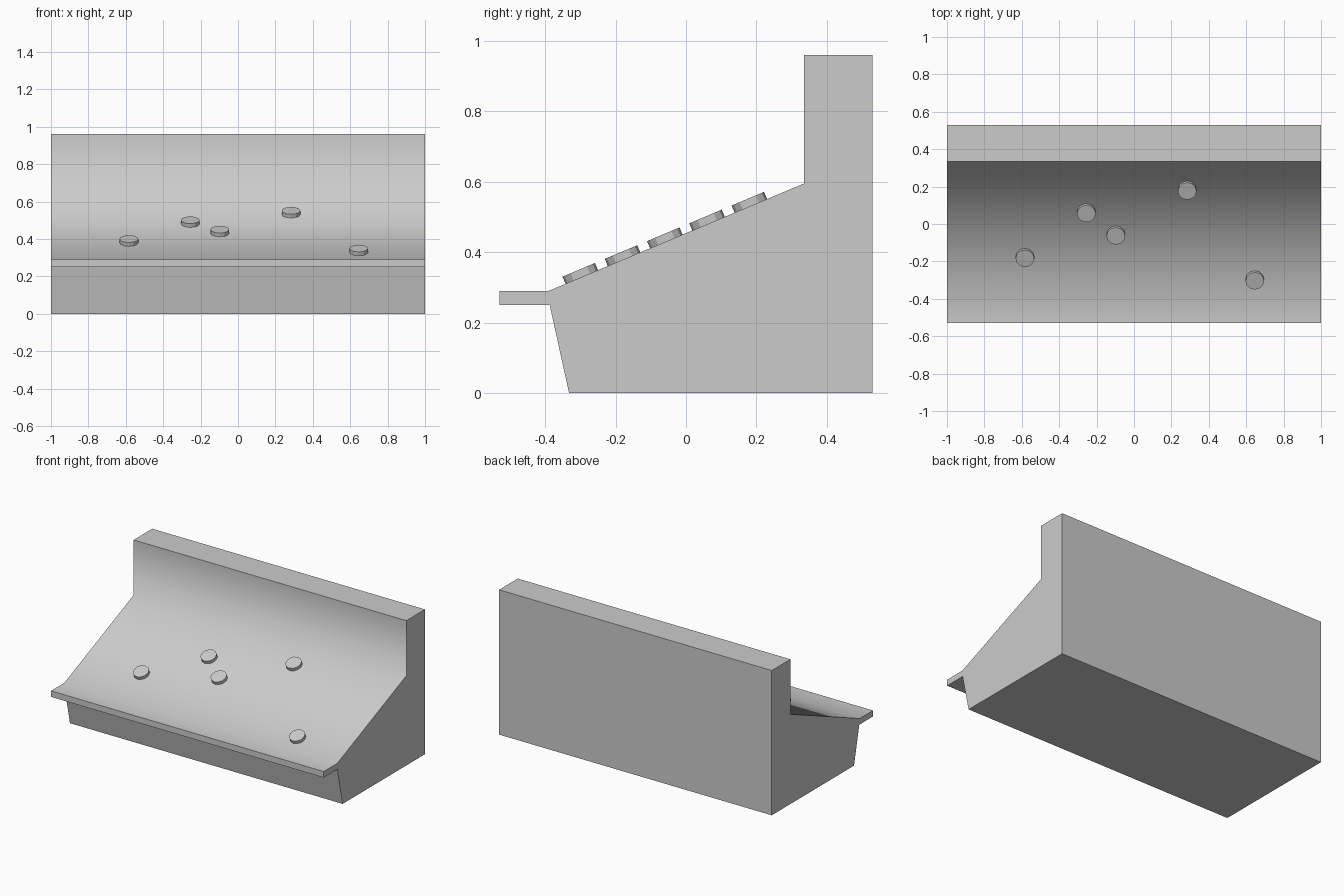
import bpy, bmesh, math
from mathutils import Matrix

if "Cube" in bpy.data.objects:
    bpy.data.objects.remove(bpy.data.objects["Cube"])

HALF = 1.0
FOOT, KNEE = (-0.39, 0.29), (0.335, 0.595)      # ends of the sloped face
TILT = math.atan2(KNEE[1] - FOOT[1], KNEE[0] - FOOT[0])


def finish(name, bm, angle):
    bmesh.ops.recalc_face_normals(bm, faces=bm.faces)
    mesh = bpy.data.meshes.new(name)
    bm.to_mesh(mesh)
    bm.free()
    ob = bpy.data.objects.new(name, mesh)
    bpy.context.collection.objects.link(ob)
    bpy.ops.object.select_all(action='DESELECT')
    ob.select_set(True)
    bpy.context.view_layer.objects.active = ob
    if angle:
        bpy.ops.object.shade_smooth_by_angle(angle=math.radians(angle))
    return ob


# Cabinet: side profile (y, z) swept along x, with front ledge and rear wall
profile = [(-0.53, 0.25), (-0.53, 0.29), FOOT, KNEE, (0.335, 0.96),
           (0.53, 0.96), (0.53, 0.0), (-0.332, 0.0), (-0.387, 0.25)]
bm = bmesh.new()
side = bm.faces.new([bm.verts.new((-HALF, y, z)) for y, z in profile])
swept = bmesh.ops.extrude_face_region(bm, geom=[side], use_keep_orig=True)
new_verts = [g for g in swept["geom"] if isinstance(g, bmesh.types.BMVert)]
bmesh.ops.translate(bm, verts=new_verts, vec=(2 * HALF, 0, 0))
finish("console_body", bm, 70)

# Round buttons resting on the slope
THICK = 0.022
for i, (x, y) in enumerate([(-0.583, -0.176), (-0.255, 0.064), (-0.097, -0.056),
                            (0.284, 0.184), (0.646, -0.296)]):
    z = FOOT[1] + (y - FOOT[0]) * math.tan(TILT)
    bm = bmesh.new()
    bmesh.ops.create_cone(bm, cap_ends=True, segments=12, radius1=0.05, radius2=0.05,
                          depth=THICK, matrix=Matrix.Translation((0, 0, THICK / 2)))
    button = finish(f"button_{i + 1}", bm, None)
    button.location = (x, y, z)
    button.rotation_euler = (TILT, 0, 0)
